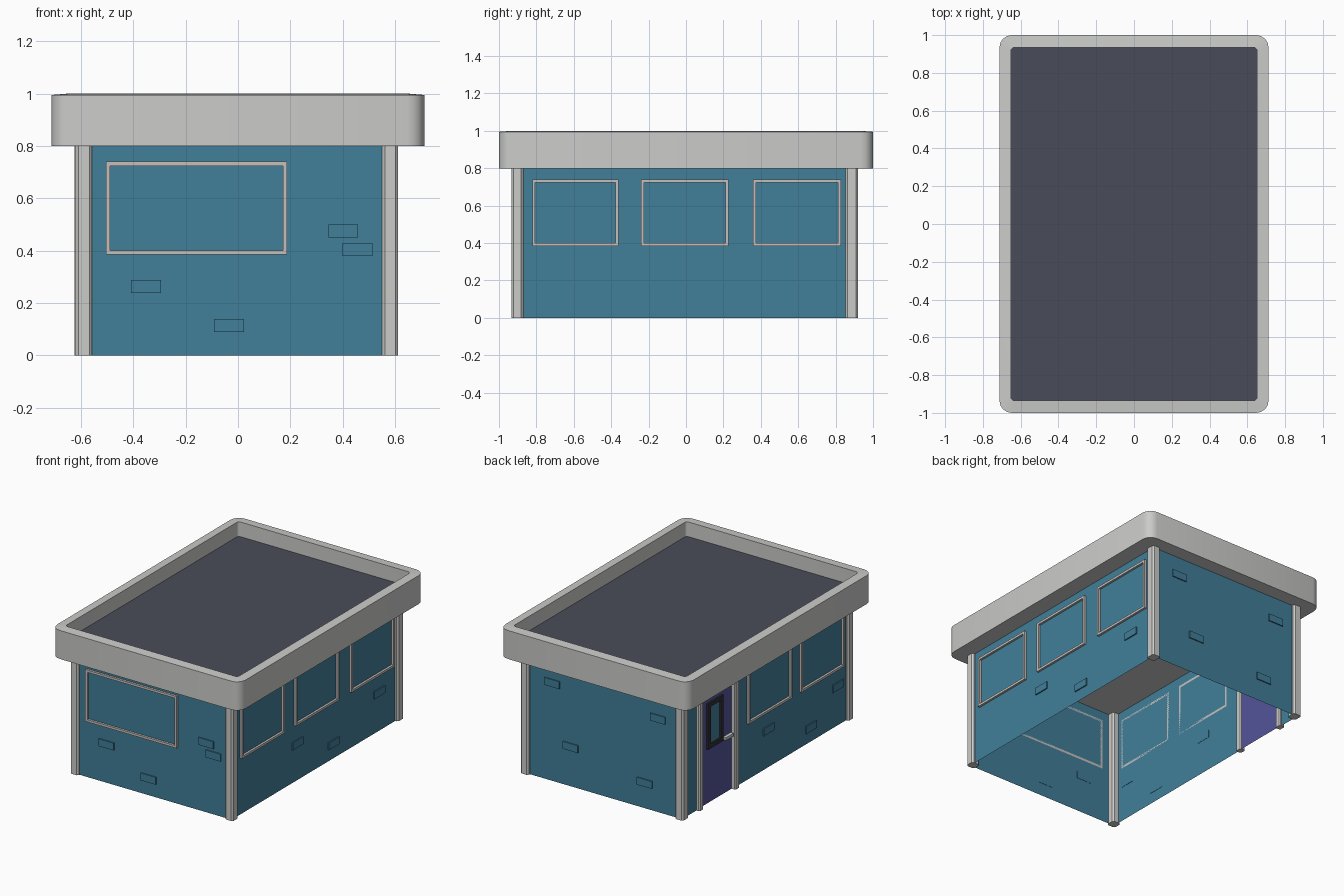
import bpy, bmesh, math
from mathutils import Vector

if "Cube" in bpy.data.objects:
    bpy.data.objects.remove(bpy.data.objects["Cube"])


def material(name, rgb):
    m = bpy.data.materials.new(name)
    m.diffuse_color = (*rgb, 1)
    m.use_nodes = True
    m.node_tree.nodes["Principled BSDF"].inputs["Base Color"].default_value = m.diffuse_color
    return m


TEAL = material("teal_wall", (0.052, 0.21, 0.32))
GREY = material("light_grey", (0.60, 0.60, 0.59))
FRAME = material("window_frame_grey", (0.56, 0.53, 0.51))
ROOF = material("slate_roof", (0.066, 0.073, 0.10))
PURPLE = material("purple_door", (0.09, 0.09, 0.33))
DARK = material("dark_trim", (0.03, 0.03, 0.035))

# Wall planes sit slightly inside the corner posts
FRONT, BACK, LEFT, RIGHT = -0.915, 0.90, -0.60, 0.592
WALL_TOP = 0.80


def finish(name, bm, mats):
    me = bpy.data.meshes.new(name)
    bm.to_mesh(me)
    bm.free()
    ob = bpy.data.objects.new(name, me)
    bpy.context.collection.objects.link(ob)
    for m in mats:
        me.materials.append(m)
    return ob


def on_wall(side, u, d, z):
    """Point on a wall: u along it, d outward, z up."""
    return Vector({"front": (u, FRONT - d, z), "back": (u, BACK + d, z),
                   "left": (LEFT - d, u, z), "right": (RIGHT + d, u, z)}[side])


def add_box(bm, a, b):
    lo = Vector(map(min, a, b))
    hi = Vector(map(max, a, b))
    vs = bmesh.ops.create_cube(bm, size=1)["verts"]
    for v in vs:
        v.co = Vector(((lo[i] + hi[i]) / 2 + v.co[i] * (hi[i] - lo[i]) for i in range(3)))
    return vs


def wall_box(name, side, u0, u1, z0, z1, d0, d1, mat):
    bm = bmesh.new()
    add_box(bm, on_wall(side, u0, d0, z0), on_wall(side, u1, d1, z1))
    return finish(name, bm, [mat])


def wall_panel(name, side, u0, u1, mat, d=0.0):
    """Single sheet, facing outward."""
    bm = bmesh.new()
    vs = [bm.verts.new(on_wall(side, u, d, z))
          for u, z in ((u0, 0), (u1, 0), (u1, WALL_TOP), (u0, WALL_TOP))]
    f = bm.faces.new(vs)
    f.normal_update()
    if f.normal.dot(on_wall(side, 0, 1, 0) - on_wall(side, 0, 0, 0)) < 0:
        f.normal_flip()
    return finish(name, bm, [mat])


def frame(name, side, u0, u1, z0, z1, w, d, mat):
    """Mitred rectangular ring standing proud of the wall."""
    bm = bmesh.new()
    rings = []
    for inset, depth in ((0, 0), (0, d), (w, d), (w, 0)):
        rings.append([bm.verts.new(on_wall(side, u, depth, z)) for u, z in (
            (u0 + inset, z0 + inset), (u1 - inset, z0 + inset),
            (u1 - inset, z1 - inset), (u0 + inset, z1 - inset))])
    for a, b in zip(rings, rings[1:] + rings[:1]):
        for i in range(4):
            j = (i + 1) % 4
            bm.faces.new((a[i], a[j], b[j], b[i]))
    bmesh.ops.recalc_face_normals(bm, faces=bm.faces)
    return finish(name, bm, [mat])


def post(name, x0, x1, y0, y1, bevel):
    bm = bmesh.new()
    add_box(bm, (x0, y0, 0), (x1, y1, WALL_TOP))
    upright = [e for e in bm.edges if abs(e.verts[0].co.z - e.verts[1].co.z) > 0.5]
    bmesh.ops.bevel(bm, geom=upright, offset=bevel, segments=1, affect="EDGES")
    return finish(name, bm, [GREY])


# Walls
wall_panel("front_wall", "front", -0.575, 0.57, TEAL)
wall_panel("back_wall", "back", -0.575, 0.57, TEAL)
wall_panel("right_wall", "right", -0.89, 0.87, TEAL)
wall_panel("left_wall_long", "left", -0.89, 0.33, TEAL)
wall_panel("left_wall_short", "left", 0.72, 0.87, TEAL)

# Corner posts
for sx, (x0, x1) in {"left": (-0.62, -0.557), "right": (0.55, 0.612)}.items():
    for sy, (y0, y1) in {"front": (-0.932, -0.87), "back": (0.853, 0.92)}.items():
        post(f"{sy}_{sx}_post", x0, x1, y0, y1, 0.011)

# Windows
windows = {"front": [(-0.505, 0.187)],
           "right": [(-0.822, -0.36), (-0.24, 0.228), (0.358, 0.828)],
           "left": [(-0.84, -0.37), (-0.27, 0.20)]}
for side, spans in windows.items():
    for i, (u0, u1) in enumerate(spans):
        frame(f"{side}_window_frame_{i + 1}", side, u0, u1, 0.385, 0.74, 0.016, 0.015, FRAME)

# Raised bricks (centre along wall, centre height)
bricks = {"front": [(-0.352, 0.264), (-0.034, 0.115), (0.402, 0.475), (0.456, 0.404)],
          "right": [(-0.207, 0.253), (0.185, 0.104), (0.677, 0.264)],
          "back": [(0.38, 0.67), (-0.42, 0.64), (0.24, 0.27), (-0.32, 0.175)],
          "left": [(-0.03, 0.26), (-0.49, 0.10), (-0.78, 0.27)]}
for side, spots in bricks.items():
    for i, (u, z) in enumerate(spots):
        wall_box(f"{side}_brick_{i + 1}", side, u - 0.057, u + 0.057,
                 z - 0.025, z + 0.025, -0.002, 0.008, TEAL)

# Door with posts, small window and handle
wall_panel("door", "left", 0.33, 0.72, PURPLE, -0.005)
post("door_post_front", -0.625, -0.585, 0.312, 0.357, 0.007)
post("door_post_back", -0.625, -0.585, 0.70, 0.745, 0.007)
frame("door_window_frame", "left", 0.468, 0.635, 0.375, 0.69, 0.03, 0.012, DARK)
wall_box("door_window_pane", "left", 0.495, 0.608, 0.40, 0.665, -0.004, 0.002, TEAL)
wall_box("door_handle", "left", 0.37, 0.45, 0.37, 0.39, -0.004, 0.018, GREY)


# Roof: overhanging parapet band with a sunken deck
def rounded_rect(bm, hx, hy, r, z, seg=4):
    pts = []
    for k, (sx, sy) in enumerate(((1, 1), (-1, 1), (-1, -1), (1, -1))):
        for i in range(seg + 1):
            a = math.pi / 2 * (k + i / seg)
            pts.append(bm.verts.new((sx * (hx - r) + r * math.cos(a),
                                     sy * (hy - r) + r * math.sin(a), z)))
    return pts


bm = bmesh.new()
loops = [rounded_rect(bm, *p) for p in (
    (0.712, 1.0, 0.065, 0.80), (0.712, 1.0, 0.065, 0.995),
    (0.652, 0.935, 0.02, 1.0), (0.652, 0.935, 0.02, 0.90))]
for a, b in zip(loops, loops[1:]):
    for i in range(len(a)):
        j = (i + 1) % len(a)
        bm.faces.new((a[i], a[j], b[j], b[i]))
bm.faces.new(loops[0][::-1])
deck = bm.faces.new(loops[-1])
deck.material_index = 1
bmesh.ops.recalc_face_normals(bm, faces=bm.faces)
roof = finish("roof_parapet", bm, [GREY, ROOF])
bpy.context.view_layer.objects.active = roof
roof.select_set(True)
bpy.ops.object.shade_smooth_by_angle(angle=math.radians(35))
